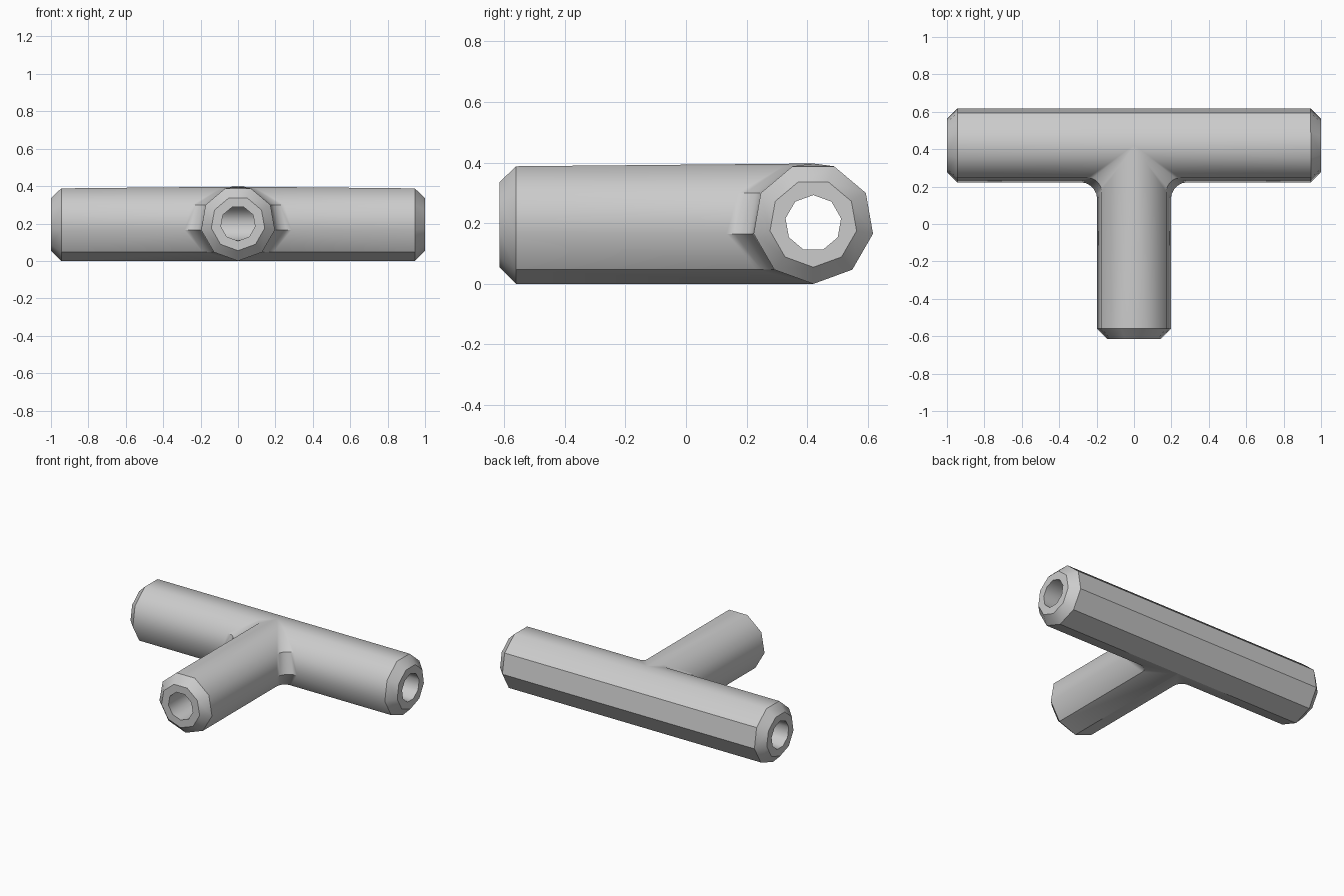
import bpy, bmesh
from math import sin, cos, pi, radians
from mathutils import Vector

if "Cube" in bpy.data.objects:
    bpy.data.objects.remove(bpy.data.objects["Cube"])

R, RIM, BORE = 0.2, 0.145, 0.093        # tube, end rim and bore radii
YC, ZC = 0.42, 0.2                      # axis of the long tube
END_X, END_Y, CHAMFER = 0.945, -0.56, 0.055
FILLET = [0, 0.06, 0.09, 0.075, 0.03]   # fillet size at each profile corner
STEPS = 5
APEX = Vector((0, YC, 0.397))

gray = bpy.data.materials.new("light_gray")
gray.use_nodes = True
gray.diffuse_color = (0.6, 0.6, 0.6, 1)
gray.node_tree.nodes["Principled BSDF"].inputs["Base Color"].default_value = (0.6, 0.6, 0.6, 1)


def corner(k):
    """Half-width and height of nine-sided profile corner k, from the bottom up."""
    a = k * 2 * pi / 9
    return R * sin(a), ZC - R * cos(a)


def path(k, s):
    """Profile corner k swept from a long tube end, round the fillet, to the branch end."""
    if k == 5:
        return [APEX] * (STEPS + 3)
    r, z = corner(k)
    d = FILLET[k]
    pts = [(END_X, YC - r)]
    for i in range(STEPS + 1):
        t = pi / 2 * (1 + i / STEPS)
        pts.append((r + d + d * cos(t), YC - r - d + d * sin(t)))
    pts.append((r, END_Y))
    return [Vector((s * x, y, z)) for x, y in pts]


bm = bmesh.new()


def face(*pts):
    bm.faces.new([bm.verts.new(p) for p in pts])


def end_cap(ring, centre, outward):
    """Chamfer and flat cap closing a tube end."""
    rim = [centre + (p - centre) * RIM / R + outward * CHAMFER for p in ring]
    for i in range(9):
        j = (i + 1) % 9
        face(ring[i], ring[j], rim[j], rim[i])
    face(*rim)


def back(k, s):
    r, z = corner(k)
    return Vector((s * END_X, YC + r, z))


# Front of the long tube, fillets and branch sides
for s in (1, -1):
    for k in range(5):
        a, b = path(k, s), path(k + 1, s)
        for i in range(len(a) - 1):
            face(a[i], a[i + 1], b[i + 1], b[i])
    face(APEX, path(4, s)[0], back(4, s))
    end_cap([back(k, s) for k in range(9)], Vector((s * END_X, YC, ZC)), Vector((s, 0, 0)))

# Back of the long tube and the top triangles
face(back(0, -1), Vector((0, YC, 0)), back(0, 1), back(1, 1), back(1, -1))
for k in range(1, 4):
    face(back(k, -1), back(k, 1), back(k + 1, 1), back(k + 1, -1))
face(APEX, back(4, 1), back(4, -1))
face(APEX, path(4, 1)[-1], path(4, -1)[-1])

# Branch end
ring = [Vector((corner(k)[0], END_Y, corner(k)[1])) for k in range(9)]
end_cap(ring, Vector((0, END_Y, ZC)), Vector((0, -1, 0)))

bmesh.ops.remove_doubles(bm, verts=bm.verts, dist=0.0005)
bmesh.ops.recalc_face_normals(bm, faces=bm.faces)


def make_object(name, mesh_data):
    me = bpy.data.meshes.new(name)
    mesh_data.to_mesh(me)
    mesh_data.free()
    me.materials.append(gray)
    ob = bpy.data.objects.new(name, me)
    bpy.context.collection.objects.link(ob)
    return ob


def bore_cutter(name, start, direction, length, turn):
    """Nine-sided rod along x or y; turn sets the angle of its first corner."""
    b = bmesh.new()
    side = Vector((0, 1, 0)) if direction.x else Vector((1, 0, 0))
    ring = []
    for i in range(9):
        a = turn + i * 2 * pi / 9
        ring.append(b.verts.new(start + side * BORE * sin(a) + Vector((0, 0, BORE * cos(a)))))
    cap = b.faces.new(ring)
    out = bmesh.ops.extrude_face_region(b, geom=[cap])["geom"]
    bmesh.ops.translate(b, verts=[v for v in out if isinstance(v, bmesh.types.BMVert)],
                        vec=direction * length)
    bmesh.ops.recalc_face_normals(b, faces=b.faces)
    ob = make_object(name, b)
    ob.hide_render = True
    return ob


pipe = make_object("tee_pipe", bm)

# Bores through the long tube and into the branch
cutters = [
    bore_cutter("long_bore", Vector((-1.2, YC, ZC)), Vector((1, 0, 0)), 2.4, 0),
    bore_cutter("branch_bore", Vector((0, -0.8, ZC)), Vector((0, 1, 0)), 0.8 + YC, pi),
]
for cutter in cutters:
    mod = pipe.modifiers.new(cutter.name, "BOOLEAN")
    mod.operation, mod.solver, mod.object = "DIFFERENCE", "EXACT", cutter
bpy.context.view_layer.update()
solid = bpy.data.meshes.new_from_object(pipe.evaluated_get(bpy.context.evaluated_depsgraph_get()))
pipe.modifiers.clear()
pipe.data = solid
for cutter in cutters:
    bpy.data.objects.remove(cutter)

# Smooth front and top, crisp rims, back edges and underside
bm = bmesh.new()
bm.from_mesh(solid)
for f in bm.faces:
    f.smooth = True
for e in bm.edges:
    angle = e.calc_face_angle(0)
    mid = (e.verts[0].co + e.verts[1].co) / 2
    crisp = (mid.y > YC + 0.1 and mid.z < 0.35) or mid.z < 0.1
    e.smooth = angle < radians(30 if crisp else 42)
bm.to_mesh(solid)
bm.free()
